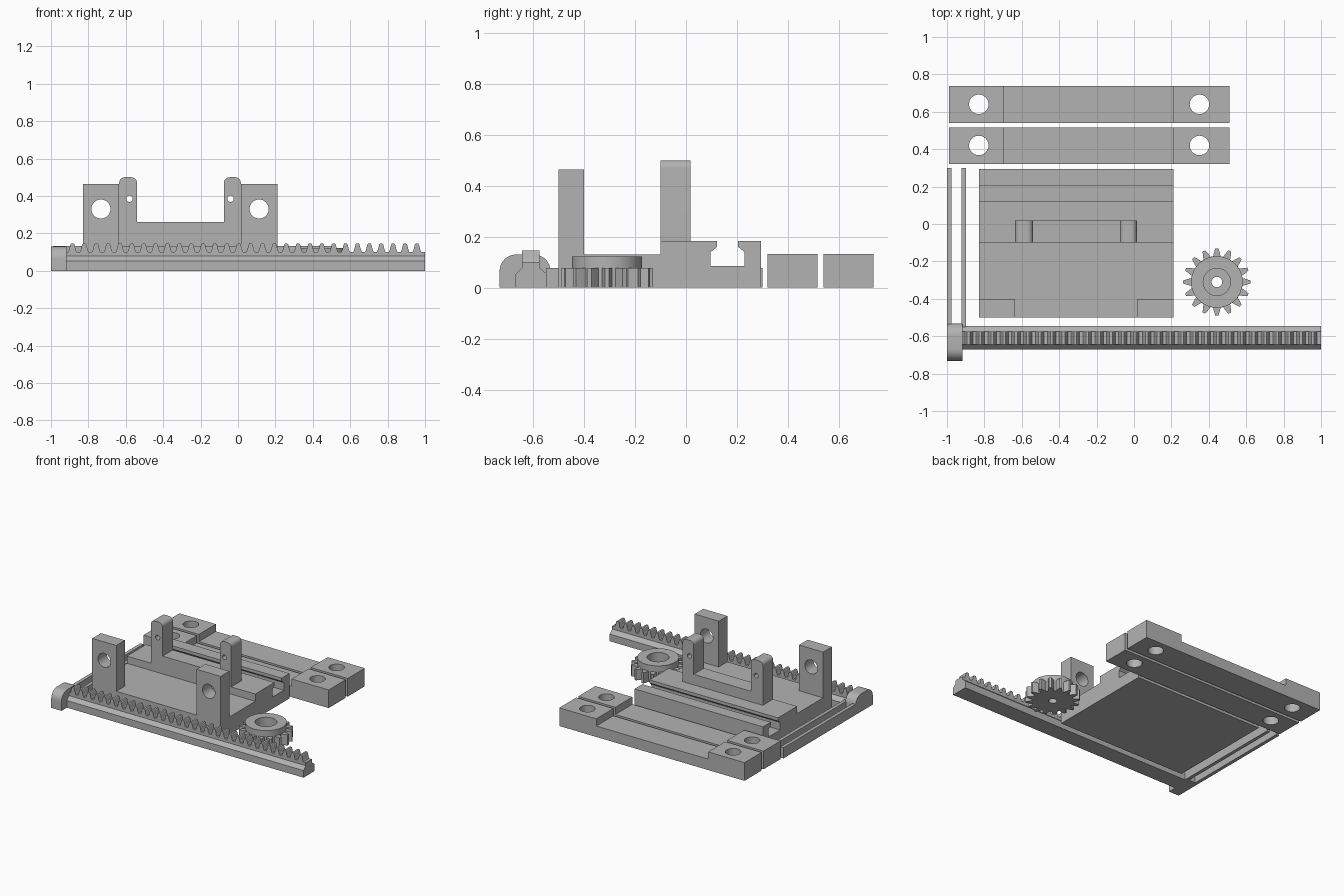
import bpy, bmesh
from math import pi, cos, sin

if "Cube" in bpy.data.objects:
    bpy.data.objects.remove(bpy.data.objects["Cube"], do_unlink=True)

GREY = (0.45, 0.45, 0.45, 1)
grey = bpy.data.materials.new("plain grey")
grey.use_nodes = True
grey.diffuse_color = GREY
grey.node_tree.nodes["Principled BSDF"].inputs["Base Color"].default_value = GREY

PLACE = {"x": lambda u, v, t: (t, u, v),
         "y": lambda u, v, t: (u, t, v),
         "z": lambda u, v, t: (u, v, t)}


def prism(name, profile, axis, start, end):
    """Extrude a closed profile along an axis."""
    bm = bmesh.new()
    rings = [[bm.verts.new(PLACE[axis](u, v, t)) for u, v in profile] for t in (start, end)]
    n = len(profile)
    for ring in rings:
        bm.faces.new(ring)
    for i in range(n):
        j = (i + 1) % n
        bm.faces.new((rings[0][i], rings[0][j], rings[1][j], rings[1][i]))
    bmesh.ops.recalc_face_normals(bm, faces=bm.faces)
    mesh = bpy.data.meshes.new(name)
    bm.to_mesh(mesh)
    bm.free()
    mesh.materials.append(grey)
    obj = bpy.data.objects.new(name, mesh)
    bpy.context.collection.objects.link(obj)
    return obj


def arc(cx, cy, r, a0, a1, n=8):
    return [(cx + r * cos(a0 + (a1 - a0) * i / n), cy + r * sin(a0 + (a1 - a0) * i / n))
            for i in range(n + 1)]


def circle(cx, cy, r, n=40):
    return arc(cx, cy, r, 0, 2 * pi, n)[:-1]


def rect(u0, u1, v0, v1):
    return [(u0, v0), (u1, v0), (u1, v1), (u0, v1)]


def round_top(u0, u1, v1, r):
    """Top edge of a part from right to left, with rounded corners."""
    return arc(u1 - r, v1 - r, r, 0, pi / 2) + arc(u0 + r, v1 - r, r, pi / 2, pi)


def drill(obj, axis, u, v, r, start, end):
    cutter = prism("cutter", circle(u, v, r), axis, start, end)
    cutter.hide_render = True
    mod = obj.modifiers.new("hole", "BOOLEAN")
    mod.operation, mod.solver, mod.object = "DIFFERENCE", "EXACT", cutter
    bpy.context.view_layer.objects.active = obj
    bpy.ops.object.modifier_apply(modifier=mod.name)
    bpy.data.objects.remove(cutter, do_unlink=True)


def smooth(obj):
    bpy.ops.object.select_all(action="DESELECT")
    obj.select_set(True)
    bpy.context.view_layer.objects.active = obj
    bpy.ops.object.shade_smooth_by_angle(angle=0.5)


# Base with a stepped top and an undercut slot across the back
LEFT, RIGHT = -0.83, 0.21
prism("base", [(-0.5, 0), (0.295, 0), (0.295, 0.183), (0.205, 0.183), (0.205, 0.16),
               (0.23, 0.14), (0.23, 0.085), (0.097, 0.085), (0.097, 0.14), (0.122, 0.16),
               (0.122, 0.183), (-0.1, 0.183), (-0.1, 0.13), (-0.5, 0.13)], "x", LEFT, RIGHT)

# Front posts with large holes
for side, x0, x1, hole in (("right", LEFT, -0.635, -0.733), ("left", 0.015, RIGHT, 0.113)):
    post = prism(side + "_front_post", rect(x0, x1, 0.13, 0.465), "y", -0.5, -0.4)
    drill(post, "y", hole, 0.33, 0.051, -0.6, -0.3)
    smooth(post)

# U-shaped bracket with two rounded ears
bracket = prism("bracket", [(-0.635, 0.183), (0.015, 0.183)]
                + round_top(-0.075, 0.015, 0.5, 0.03) + [(-0.075, 0.26), (-0.54, 0.26)]
                + round_top(-0.635, -0.54, 0.5, 0.03), "y", -0.1, 0.018)
for x in (-0.58, -0.04):
    drill(bracket, "y", x, 0.385, 0.017, -0.2, 0.1)
smooth(bracket)

# Two clamp bars with raised ends and bolt holes
for name, y in (("inner_bar", 0.32), ("outer_bar", 0.54)):
    bar = prism(name, [(-0.99, 0), (0.51, 0), (0.51, 0.133), (0.21, 0.133), (0.21, 0.08),
                       (-0.695, 0.08), (-0.695, 0.133), (-0.99, 0.133)], "y", y, y + 0.197)
    for x in (-0.83, 0.35):
        drill(bar, "z", x, y + 0.1, 0.052, -0.1, 0.3)
    smooth(bar)

# Thin side strips
for name, x in (("outer_strip", -1), ("inner_strip", -0.922)):
    prism(name, rect(x, x + 0.025, -0.55, 0.3), "z", 0, 0.078)

# Rack body, its teeth and its rounded end stop
prism("rack_body", [(-0.67, 0), (-0.545, 0), (-0.545, 0.052), (-0.575, 0.078), (-0.575, 0.1),
                    (-0.645, 0.1), (-0.645, 0.078), (-0.67, 0.052)], "x", -0.95, 1)
PITCH = 0.0635
teeth = [(-0.92, 0.095)]
for i in range(30):
    x = -0.885 + i * PITCH
    teeth += [(x + dx, z) for dx, z in ((-0.023, 0.1), (-0.018, 0.112), (-0.011, 0.14),
                                        (-0.007, 0.145), (0.007, 0.145), (0.011, 0.14),
                                        (0.018, 0.112), (0.023, 0.1))]
prism("rack_teeth", teeth + [(0.99, 0.095)], "y", -0.645, -0.575)
stop = prism("rack_end_stop", [(-0.732, 0), (-0.532, 0)]
             + round_top(-0.732, -0.532, 0.13, 0.065), "x", -1, -0.917)
smooth(stop)

# Pinion gear with a recessed collar
GX, GY, COUNT = 0.443, -0.31, 16
outline = []
for i in range(COUNT):
    a = 2 * pi * i / COUNT
    for r, w in ((0.137, -0.02), (0.155, -0.016), (0.18, -0.008),
                 (0.18, 0.008), (0.155, 0.016), (0.137, 0.02)):
        outline.append((GX + r * cos(a) - w * sin(a), GY + r * sin(a) + w * cos(a)))
gear = prism("gear", outline, "z", 0, 0.078)
collar = prism("gear_collar", circle(GX, GY, 0.138, 48), "z", 0.078, 0.122)
drill(gear, "z", GX, GY, 0.028, -0.1, 0.2)
drill(gear, "z", GX, GY, 0.073, 0.05, 0.2)
drill(collar, "z", GX, GY, 0.073, 0, 0.2)
smooth(gear)
smooth(collar)
